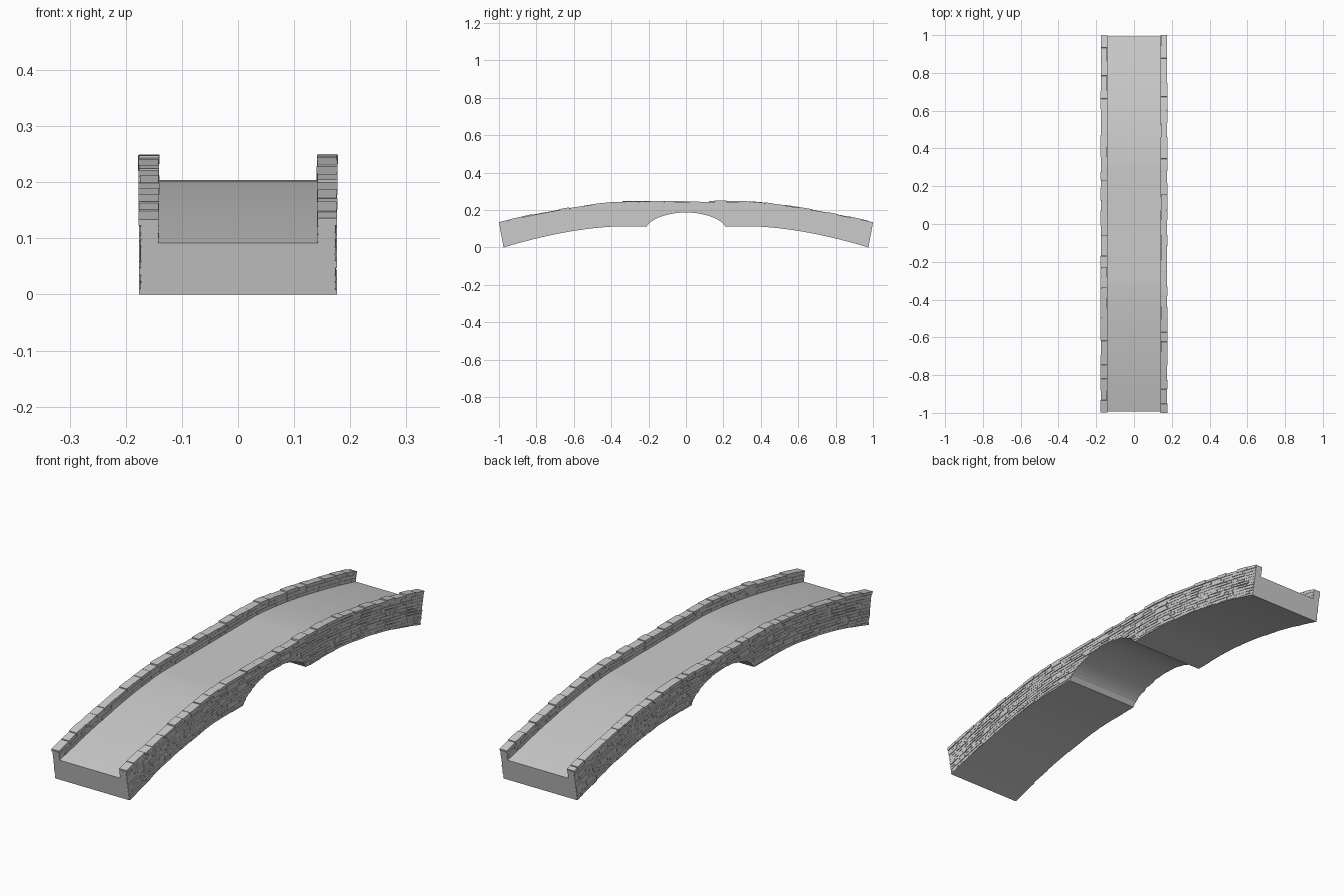
import bpy, bmesh, random

if "Cube" in bpy.data.objects:
    bpy.data.objects.remove(bpy.data.objects["Cube"])

random.seed(7)


# Profile curves of the bridge, symmetric in y
def top(v):
    return 0.245 - 0.112 * (max(abs(v) - 0.3, 0) / 0.7) ** 1.5


def bottom(v):
    a = abs(v)
    if a < 0.215:
        return 0.113 + 0.074 * (1 - (a / 0.215) ** 2) ** 0.7
    return 0.113 * (1 - (max(a - 0.35, 0) / 0.65) ** 1.7)


def place(x, v, z):
    # lean the sections so that the ends are square to the slope
    return (x, v * (1 - 0.185 * (top(v) - z)), z)


def loft(bm, sections):
    rings = [[bm.verts.new(p) for p in s] for s in sections]
    n = len(rings[0])
    for a, b in zip(rings, rings[1:]):
        for i in range(n):
            j = (i + 1) % n
            bm.faces.new((a[i], a[j], b[j], b[i]))
    bm.faces.new(rings[0][::-1])
    bm.faces.new(rings[-1])


def finish(bm, name):
    bmesh.ops.recalc_face_normals(bm, faces=bm.faces)
    me = bpy.data.meshes.new(name)
    bm.to_mesh(me)
    bm.free()
    ob = bpy.data.objects.new(name, me)
    bpy.context.collection.objects.link(ob)
    return ob


def stone(bm, v0, v1, x0, x1, d0, d1):
    # block following the curve between depths d0 and d1, trimmed by the arch
    n = max(2, int((v1 - v0) / 0.012))
    secs = []
    for i in range(n + 1):
        v = v0 + (v1 - v0) * i / n
        hi, lo = top(v) - d0, max(top(v) - d1, bottom(v))
        if hi - lo < 0.001:
            if secs:
                break
            continue
        secs.append([place(x0, v, lo), place(x1, v, lo),
                     place(x1, v, hi), place(x0, v, hi)])
    if len(secs) > 1:
        loft(bm, secs)


def spans(lo, hi):
    v = -1.0
    while v < 1.0:
        end = v + random.uniform(lo, hi)
        if end > 1.0 - lo * 0.5:
            end = 1.0
        yield v, end
        v = end


# Bridge body: U-shaped section with deck and arch
W, IN, DECK = 0.1725, 0.1425, 0.041
bm = bmesh.new()
cols = sorted({round(s * a, 4) for s in (-1, 1) for a in
               [0.215 * i / 14 for i in range(15)] +
               [0.215 + 0.785 * i / 24 for i in range(25)]})
sections = []
for v in cols:
    t, b = top(v) - 0.004, bottom(v)
    d = top(v) - DECK
    half = [(W, b), (W, t), (IN, t), (IN, d)]
    pts = half + [(-x, z) for x, z in reversed(half)]
    sections.append([place(x, v, z) for x, z in pts])
loft(bm, sections)
finish(bm, "bridge_body")

for side, label in ((-1, "left"), (1, "right")):
    # Outer stone courses
    bm = bmesh.new()
    rows, first, h = 10, 0.011, 0.0125
    for r in range(rows):
        for a, b in spans(0.025, 0.085):
            out = 0.173 + random.choice((0.0005, 0.001, 0.002, 0.003))
            d = first + r * h
            stone(bm, a + 0.001, min(b - 0.001, 1), side * 0.17, side * out,
                  d + random.uniform(0, 0.003), d + h - random.uniform(0, 0.002))
    finish(bm, label + "_outer_stones")

    # Inner parapet stones
    bm = bmesh.new()
    for r in range(2):
        for a, b in spans(0.03, 0.09):
            d = 0.011 + r * 0.015
            stone(bm, a + 0.001, b - 0.001, side * 0.145,
                  side * (0.142 - random.uniform(0, 0.0015)),
                  d + random.uniform(0, 0.002), d + 0.014)
    finish(bm, label + "_inner_stones")

    # Coping slabs on the parapet
    bm = bmesh.new()
    for a, b in spans(0.04, 0.08):
        stone(bm, a + 0.001, b - 0.001, side * (0.142 - random.uniform(0, 0.002)),
              side * random.uniform(0.1745, 0.178),
              random.uniform(-0.005, 0.001), 0.0105)
    finish(bm, label + "_coping")
